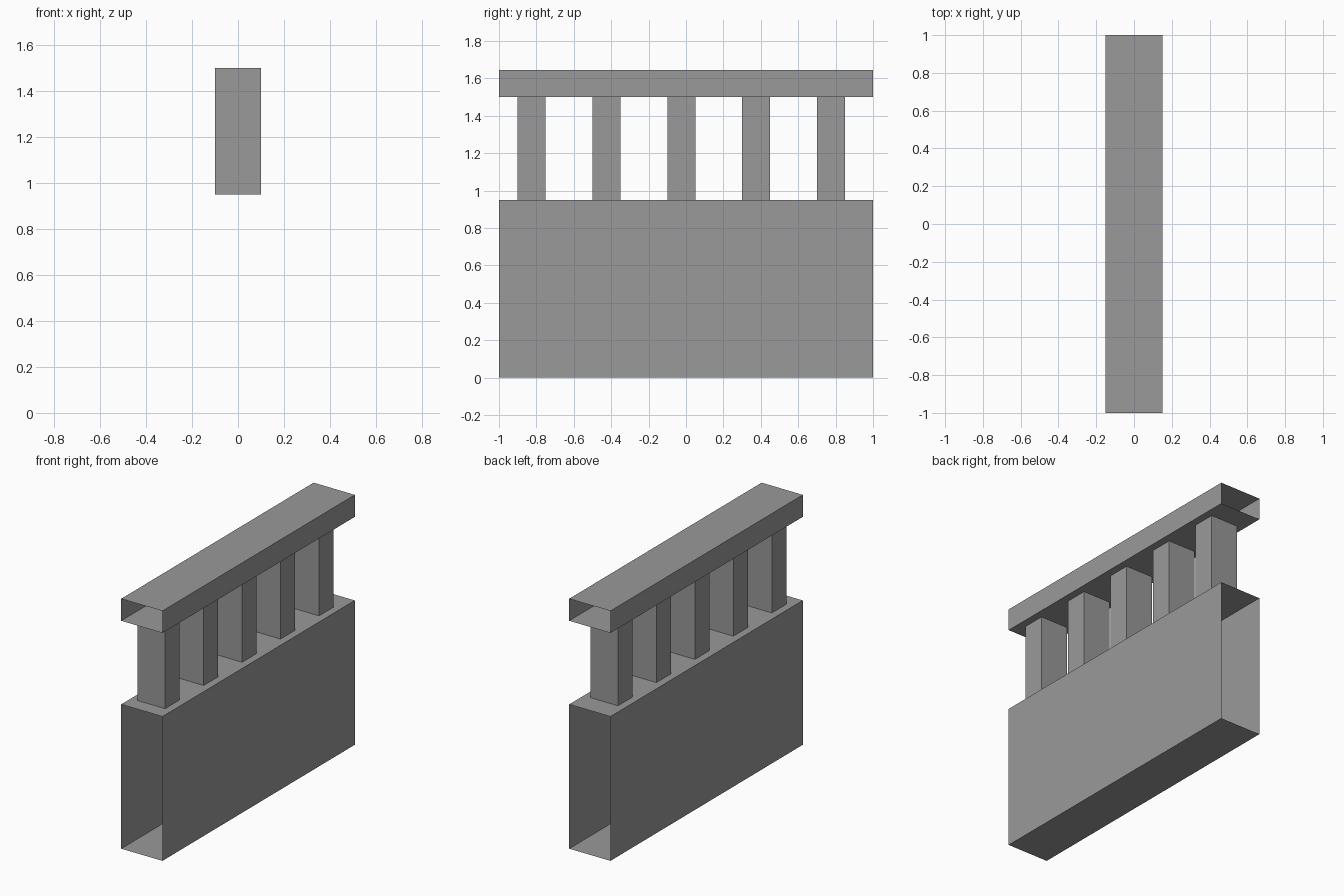
import bpy
import bmesh

if "Cube" in bpy.data.objects:
    bpy.data.objects.remove(bpy.data.objects["Cube"])

# Dark grey stone
stone = bpy.data.materials.new("dark_grey")
stone.diffuse_color = (0.32, 0.32, 0.32, 1)
stone.use_nodes = True
stone.node_tree.nodes["Principled BSDF"].inputs["Base Color"].default_value = stone.diffuse_color


def sleeve(name, x, y, z, open_axis):
    """Box spanning the given ranges, with both faces across open_axis left out."""
    bm = bmesh.new()
    bmesh.ops.create_cube(bm, size=1)
    for v in bm.verts:
        for i, (lo, hi) in enumerate((x, y, z)):
            v.co[i] = hi if v.co[i] > 0 else lo
    bm.normal_update()
    ends = [f for f in bm.faces if abs(f.normal[open_axis]) > 0.9]
    bmesh.ops.delete(bm, geom=ends, context='FACES_ONLY')
    mesh = bpy.data.meshes.new(name)
    bm.to_mesh(mesh)
    bm.free()
    mesh.materials.append(stone)
    obj = bpy.data.objects.new(name, mesh)
    bpy.context.collection.objects.link(obj)
    return obj


# Low wall and handrail, both open at the ends
sleeve("wall", (-0.15, 0.15), (-1, 1), (0, 0.95), 1)
sleeve("handrail", (-0.15, 0.15), (-1, 1), (1.5, 1.645), 1)

# Row of balusters between wall and handrail
for i in range(5):
    y = -0.9 + 0.4 * i
    sleeve(f"baluster_{i + 1}", (-0.1, 0.1), (y, y + 0.15), (0.95, 1.5), 2)
